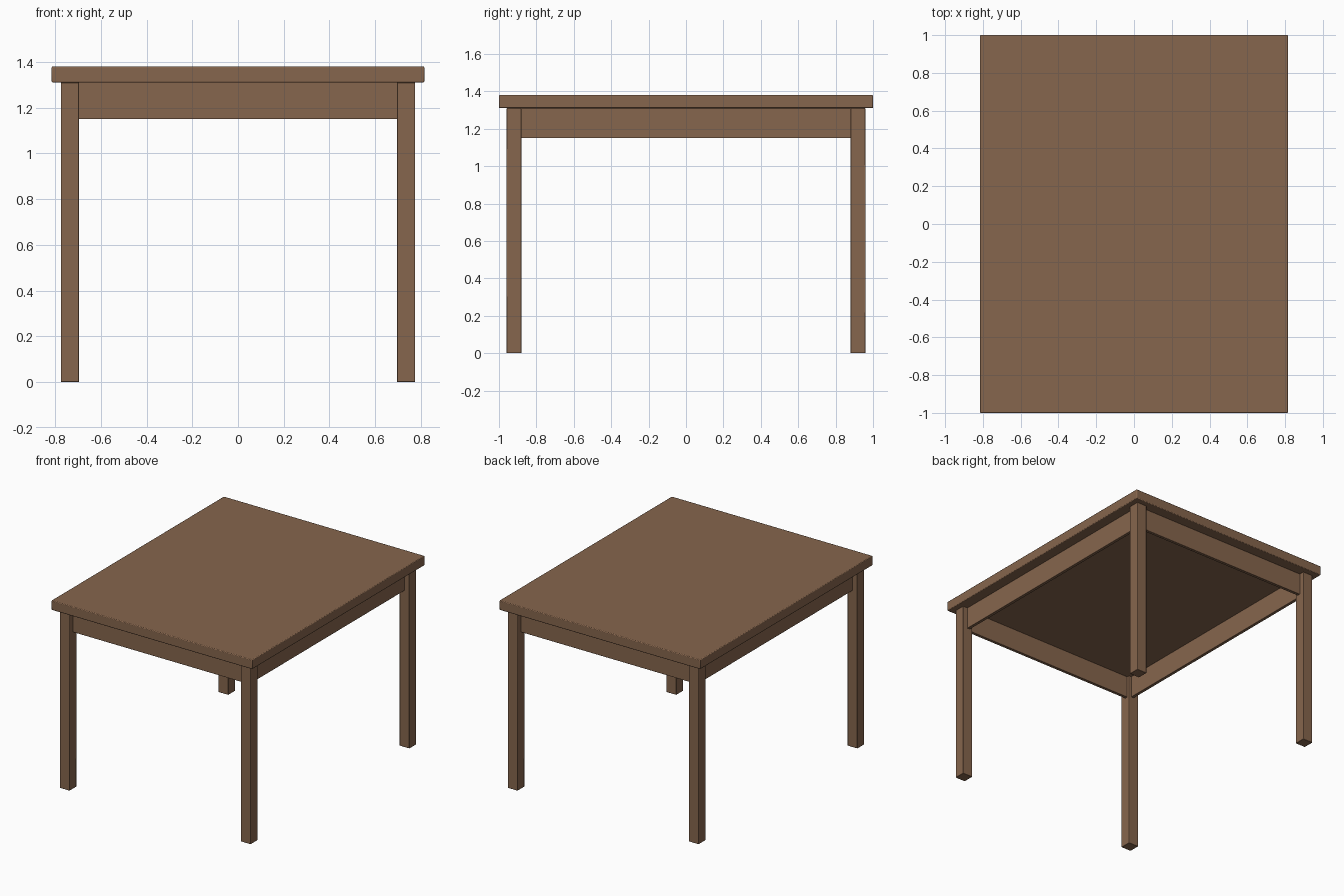
import bpy

if "Cube" in bpy.data.objects:
    bpy.data.objects.remove(bpy.data.objects["Cube"])

wood = bpy.data.materials.new("brown wood")
wood.diffuse_color = (0.24, 0.132, 0.074, 1)
wood.use_nodes = True
wood.node_tree.nodes["Principled BSDF"].inputs["Base Color"].default_value = wood.diffuse_color


def box(name, lo, hi, bevel):
    """Bevelled box spanning two opposite corners."""
    mid = [(a + b) / 2 for a, b in zip(lo, hi)]
    bpy.ops.mesh.primitive_cube_add(size=1, location=mid)
    ob = bpy.context.object
    ob.name = name
    ob.scale = [b - a for a, b in zip(lo, hi)]
    bpy.ops.object.transform_apply(location=False, rotation=False, scale=True)
    mod = ob.modifiers.new("soft edge", 'BEVEL')
    mod.width = bevel
    mod.segments = 2
    ob.data.materials.append(wood)
    bpy.ops.object.shade_smooth_by_angle()
    return ob


TOP_X, TOP_Y = 0.815, 1.0        # half size of the top
LEG_X, LEG_Y = 0.775, 0.96       # outer faces of the legs
LEG = 0.08                       # leg thickness
Z_APRON, Z_LEG, Z_TOP = 1.15, 1.31, 1.38
INSET, THICK = 0.038, 0.022      # apron set-back and thickness

# Table top
box("table_top", (-TOP_X, -TOP_Y, Z_LEG), (TOP_X, TOP_Y, Z_TOP), 0.005)

# Four square legs
for sx, nx in ((-1, "left"), (1, "right")):
    for sy, ny in ((-1, "front"), (1, "back")):
        xs = sorted((sx * LEG_X, sx * (LEG_X - LEG)))
        ys = sorted((sy * LEG_Y, sy * (LEG_Y - LEG)))
        box(f"{ny}_{nx}_leg", (xs[0], ys[0], 0), (xs[1], ys[1], Z_LEG), 0.003)

# Apron boards between the legs, ends tenoned slightly into them
ex, ey = LEG_X - LEG + 0.01, LEG_Y - LEG + 0.01
for s, nx, ny in ((-1, "left", "front"), (1, "right", "back")):
    ys = sorted((s * (LEG_Y - INSET), s * (LEG_Y - INSET - THICK)))
    box(f"{ny}_apron", (-ex, ys[0], Z_APRON), (ex, ys[1], Z_LEG), 0.002)
    xs = sorted((s * (LEG_X - INSET), s * (LEG_X - INSET - THICK)))
    box(f"{nx}_apron", (xs[0], -ey, Z_APRON), (xs[1], ey, Z_LEG), 0.002)
